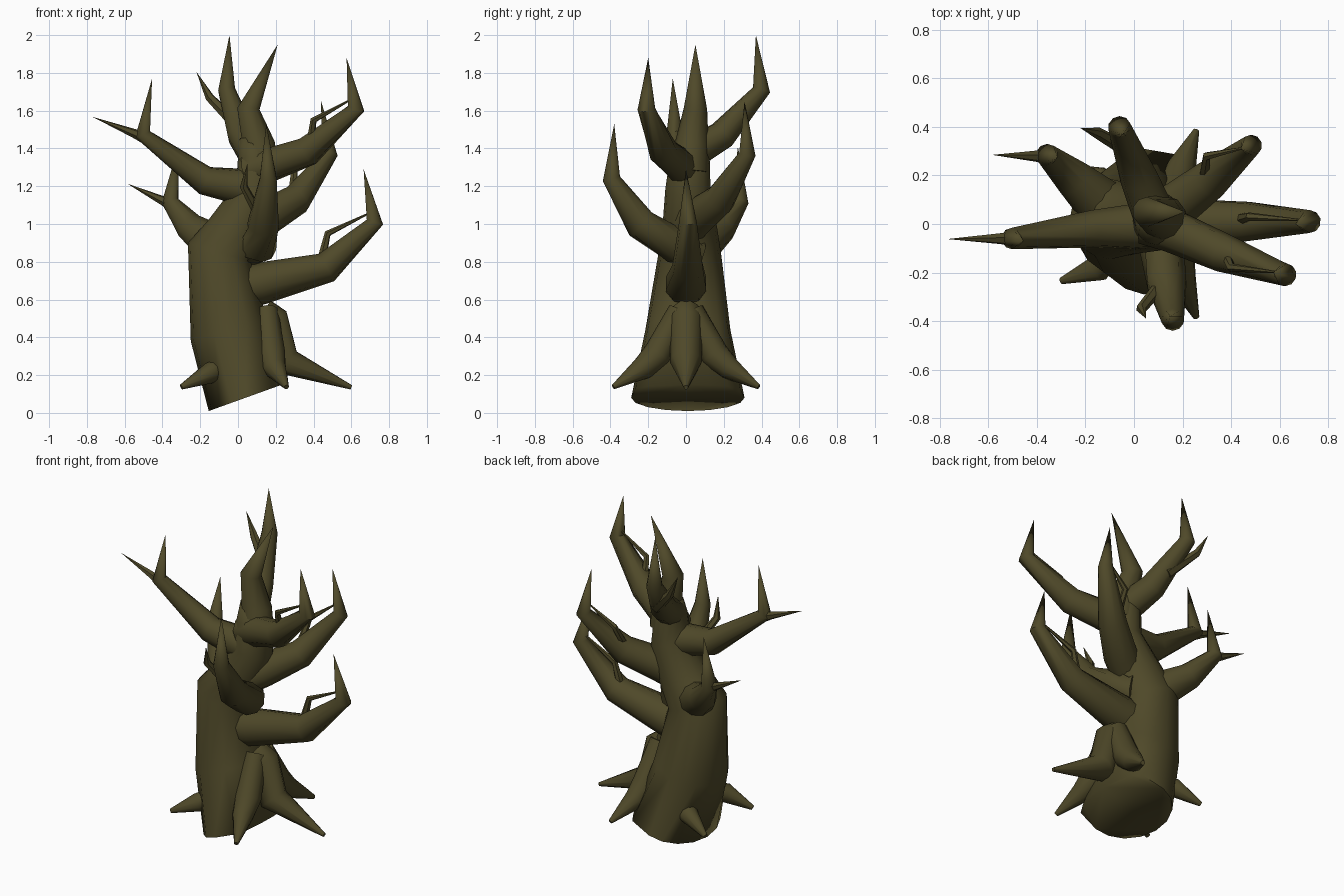
import bpy, bmesh, math
from mathutils import Vector

bark = bpy.data.materials.new("dark olive bark")
bark.diffuse_color = (0.078, 0.066, 0.022, 1)


def finish(name, rings, angle=50):
    """Skin a list of vertex rings into a closed, smooth-shaded object."""
    bm = bmesh.new()
    loops = [[bm.verts.new(p) for p in ring] for ring in rings]
    n = len(loops[0])
    for a, b in zip(loops, loops[1:]):
        for i in range(n):
            j = (i + 1) % n
            bm.faces.new((a[i], a[j], b[j], b[i]))
    bm.faces.new(loops[0][::-1])
    bm.faces.new(loops[-1])
    bmesh.ops.remove_doubles(bm, verts=bm.verts, dist=0.0004)
    bmesh.ops.recalc_face_normals(bm, faces=bm.faces)
    me = bpy.data.meshes.new(name)
    bm.to_mesh(me)
    bm.free()
    me.materials.append(bark)
    ob = bpy.data.objects.new(name, me)
    bpy.context.collection.objects.link(ob)
    bpy.context.view_layer.objects.active = ob
    ob.select_set(True)
    bpy.ops.object.shade_smooth_by_angle(angle=math.radians(angle))
    ob.select_set(False)


def limb(name, path, n=10):
    """Tapered tube along (x, y, z, radius) points."""
    pts = [Vector(p[:3]) for p in path]
    rings = []
    for i, c in enumerate(pts):
        d = Vector()
        if i > 0:
            d += (c - pts[i - 1]).normalized()
        if i < len(pts) - 1:
            d += (pts[i + 1] - c).normalized()
        d.normalize()
        u = d.cross(Vector((0.31, -0.95, 0.05))).normalized()
        if i and u.dot(last) < 0:
            u = -u
        last = u
        v = d.cross(u)
        r = max(path[i][3], 0.0001)
        rings.append([c + r * (math.cos(t) * u + math.sin(t) * v)
                      for t in (2 * math.pi * k / n for k in range(n))])
    finish(name, rings)


# Trunk: centre, x radius, y radius, slope along x, squareness of the right side
trunk = [(0.04, 0.01, 0.08, 0.195, 0.3, 0.36, 0.4),
         (-0.05, 0.01, 0.44, 0.2, 0.225, 0.3, 0.75),
         (-0.095, 0.02, 0.85, 0.17, 0.165, -0.3, 1),
         (-0.01, 0.02, 0.98, 0.15, 0.145, -0.25, 1),
         (0.1, 0.01, 1.18, 0.11, 0.12, -0.3, 1),
         (0.09, 0.02, 1.36, 0.09, 0.105, 0.1, 1),
         (0.07, 0.03, 1.46, 0.06, 0.06, 0.1, 1)]
rings = []
for x, y, z, rx, ry, s, q in trunk:
    ring = []
    for k in range(16):
        t = 2 * math.pi * k / 16
        c = math.cos(t)
        c = c ** q if c > 1e-6 else c
        ring.append(Vector((x + rx * c, y + ry * math.sin(t), z + s * rx * c)))
    rings.append(ring)
finish("trunk", rings, 100)

# Main branches, each ending in an upturned spike
limb("lower_right_branch", [(0.0, 0, 0.66, .11), (0.12, 0, 0.685, .112), (0.47, 0.01, 0.77, .083),
                            (0.725, 0.01, 1.01, .047), (0.665, 0, 1.29, 0)])
limb("upper_right_branch", [(0.06, 0.01, 1.28, .1), (0.16, -0.03, 1.31, .09), (0.37, -0.12, 1.385, .08),
                            (0.625, -0.21, 1.61, .047), (0.575, -0.2, 1.88, 0)])
limb("back_right_branch", [(0.04, 0, 0.97, .1), (0.14, 0.05, 1.03, .1), (0.31, 0.18, 1.13, .083),
                           (0.485, 0.325, 1.37, .044), (0.44, 0.31, 1.65, 0)])
limb("back_left_branch", [(-0.09, 0.04, 0.86, .11), (-0.15, 0.1, 0.91, .105), (-0.25, 0.19, 0.98, .08),
                          (-0.36, 0.285, 1.12, .047), (-0.315, 0.275, 1.41, 0)])
limb("front_branch", [(0.03, 0.04, 0.86, .1), (0.11, -0.06, 0.89, .1), (0.135, -0.24, 1.0, .085),
                      (0.16, -0.395, 1.24, .047), (0.15, -0.38, 1.53, 0)])
limb("left_branch", [(0.1, 0, 1.18, .1), (0.0, -0.01, 1.2, .095), (-0.175, -0.02, 1.23, .078),
                     (-0.505, -0.06, 1.475, .044), (-0.455, -0.07, 1.77, 0)])
limb("top_back_branch", [(0.09, 0.02, 1.37, .09), (0.02, 0.19, 1.47, .078),
                         (-0.06, 0.4, 1.71, .047), (-0.045, 0.37, 2.0, 0)])
limb("top_branch", [(0.12, 0.02, 1.28, .1), (0.11, 0.03, 1.42, .09),
                    (0.055, 0.05, 1.61, .062), (0.21, 0.05, 1.95, 0)])

# Thin twigs
limb("lower_right_twig", [(0.44, 0.02, 0.8, .025), (0.475, 0.03, 0.95, .018), (0.7, 0.015, 1.06, .004)], 6)
limb("upper_right_twig", [(0.38, -0.12, 1.4, .025), (0.4, -0.18, 1.55, .018), (0.6, -0.2, 1.66, .004)], 6)
limb("back_right_twig", [(0.29, 0.19, 1.16, .025), (0.3, 0.28, 1.31, .018), (0.46, 0.315, 1.43, .004)], 6)
limb("front_twig", [(0.12, -0.24, 1.03, .028), (0.03, -0.35, 1.2, .022), (0.05, -0.39, 1.32, 0)], 6)
limb("left_twig", [(-0.48, -0.06, 1.45, .034), (-0.55, -0.06, 1.48, .024), (-0.77, -0.062, 1.567, 0)], 6)
limb("back_left_twig", [(-0.33, 0.26, 1.08, .034), (-0.39, 0.28, 1.12, .026), (-0.585, 0.285, 1.213, 0)], 6)
limb("top_back_twig", [(0.0, 0.29, 1.52, .035), (-0.15, 0.375, 1.67, .024), (-0.22, 0.395, 1.805, 0)], 6)

# Roots, mirrored front to back
limb("right_root", [(0.13, 0, 0.53, .08), (0.19, 0, 0.49, .085), (0.25, 0, 0.27, .085), (0.6, 0, 0.135, .012)])
for side, s in (("front", -1), ("back", 1)):
    limb(side + "_root", [(0.15, s * 0.03, 0.54, .065), (0.175, s * 0.15, 0.31, .078),
                          (0.195, s * 0.23, 0.235, .062), (0.257, s * 0.385, 0.137, .013)])
    limb(side + "_left_root", [(-0.1, s * 0.12, 0.24, .05), (-0.15, s * 0.185, 0.21, .056),
                               (-0.3, s * 0.235, 0.137, .014)])
